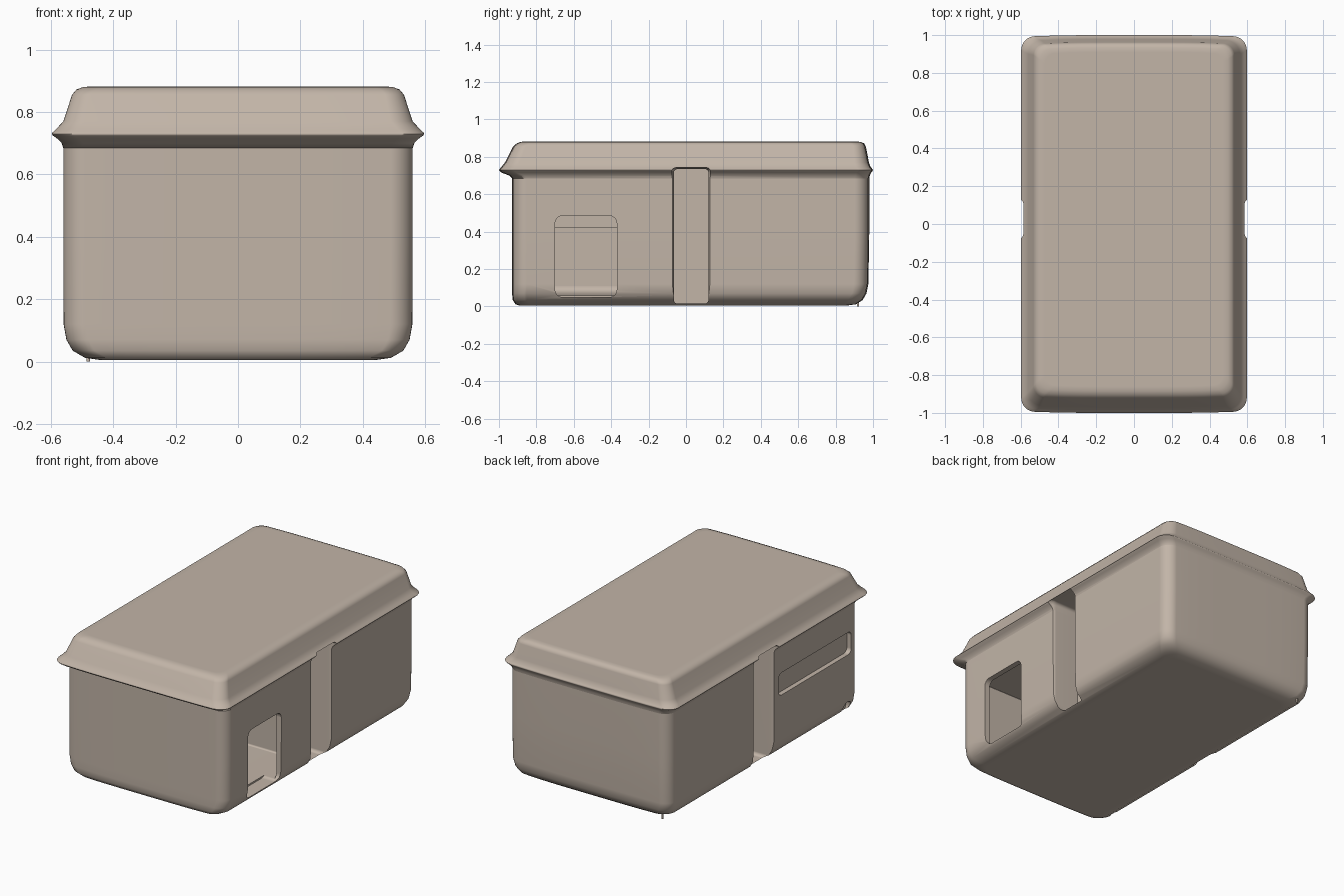
import bpy, bmesh, math

if "Cube" in bpy.data.objects:
    bpy.data.objects.remove(bpy.data.objects["Cube"])

def rounded_rect(u0, u1, v0, v1, r, n=8, mid=1):
    """Counter-clockwise outline; mid adds points on the two u-direction edges."""
    pts = []
    corners = [(u1 - r, v0 + r, -90), (u1 - r, v1 - r, 0), (u0 + r, v1 - r, 90), (u0 + r, v0 + r, 180)]
    for i, (cu, cv, a0) in enumerate(corners):
        for k in range(n + 1):
            a = math.radians(a0 + 90 * k / n)
            pts.append((cu + r * math.cos(a), cv + r * math.sin(a)))
        if i in (1, 3):
            s = 1 if i == 3 else -1
            w = u1 - u0 - 2 * r
            v = v0 if i == 3 else v1
            for k in range(1, mid):
                pts.append(((u0 + u1) / 2 + s * w * (k / mid - 0.5), v))
    return pts

def loft(name, rings):
    bm = bmesh.new()
    loops = [[bm.verts.new(p) for p in ring] for ring in rings]
    n = len(loops[0])
    for a, b in zip(loops, loops[1:]):
        for i in range(n):
            j = (i + 1) % n
            bm.faces.new((a[i], a[j], b[j], b[i]))
    bm.faces.new(loops[0][::-1])
    bm.faces.new(loops[-1])
    bmesh.ops.recalc_face_normals(bm, faces=bm.faces)
    mesh = bpy.data.meshes.new(name)
    bm.to_mesh(mesh)
    bm.free()
    ob = bpy.data.objects.new(name, mesh)
    bpy.context.collection.objects.link(ob)
    return ob

def shell(name, sections):
    """Stack of rounded rectangles with slightly bowed ends."""
    rings = []
    for z, hx, yf, yb, r in sections:
        ring = []
        for x, y in rounded_rect(-hx, hx, yf, yb, r, 8, 10):
            t = (y - yf) / (yb - yf) * 2 - 1
            y -= 0.01 * (x / hx) ** 4 * t ** 3
            ring.append((x, y, z))
        rings.append(ring)
    return loft(name, rings)

def side_cutter(name, side, sections):
    """Loft along x of outlines (x, y0, y1, z0, z1, r)."""
    return loft(name, [[(side * x, y, z) for y, z in rounded_rect(y0, y1, z0, z1, r, 6)]
                       for x, y0, y1, z0, z1, r in sections])

def activate(ob):
    bpy.ops.object.select_all(action='DESELECT')
    ob.select_set(True)
    bpy.context.view_layer.objects.active = ob

def cut(ob, cutters):
    activate(ob)
    for c in cutters:
        m = ob.modifiers.new("cut", 'BOOLEAN')
        m.operation = 'DIFFERENCE'
        m.solver = 'EXACT'
        m.object = c
        bpy.ops.object.modifier_apply(modifier=m.name)

taupe = bpy.data.materials.new("taupe")
taupe.diffuse_color = (0.54, 0.46, 0.39, 1)
taupe.use_nodes = True
taupe.node_tree.nodes["Principled BSDF"].inputs["Base Color"].default_value = taupe.diffuse_color

# Box body with softened bottom
body = shell("body", [
    (0.005, 0.44, -0.89, 0.86, 0.07), (0.012, 0.49, -0.912, 0.91, 0.07),
    (0.035, 0.53, -0.927, 0.945, 0.07), (0.07, 0.55, -0.93, 0.965, 0.07),
    (0.12, 0.559, -0.93, 0.975, 0.07), (0.40, 0.56, -0.93, 0.98, 0.07),
    (0.685, 0.56, -0.93, 0.98, 0.07)])

# Lid with a pointed rim
lid = shell("lid", [
    (0.685, 0.56, -0.93, 0.98, 0.07), (0.70, 0.565, -0.945, 0.983, 0.07),
    (0.715, 0.58, -0.985, 0.99, 0.07), (0.725, 0.594, -0.998, 0.998, 0.07),
    (0.73, 0.597, -1.0, 1.0, 0.07), (0.735, 0.594, -0.997, 0.997, 0.07),
    (0.745, 0.583, -0.988, 0.988, 0.07), (0.77, 0.56, -0.968, 0.978, 0.07),
    (0.855, 0.532, -0.925, 0.962, 0.06), (0.872, 0.518, -0.905, 0.952, 0.06),
    (0.88, 0.497, -0.885, 0.935, 0.06), (0.882, 0.47, -0.86, 0.91, 0.05)])

# Deep upright grooves in both long sides
grooves = [side_cutter("groove_cutter", s, [
    (0.38, -0.065, 0.12, 0.015, 0.735, 0.02), (0.545, -0.065, 0.12, 0.015, 0.735, 0.02),
    (0.563, -0.075, 0.13, 0.008, 0.742, 0.02), (0.7, -0.075, 0.13, 0.008, 0.742, 0.02)])
    for s in (1, -1)]

# Hollow front compartment (upper part stops short of the slot) and its side opening
lower_hollow = side_cutter("lower_hollow_cutter", 1, [
    (-0.47, -0.88, -0.11, 0.11, 0.42, 0.01), (-0.43, -0.89, -0.10, 0.06, 0.42, 0.01),
    (0.525, -0.89, -0.10, 0.06, 0.42, 0.01)])
upper_hollow = side_cutter("upper_hollow_cutter", 1, [
    (-0.44, -0.89, -0.10, 0.41, 0.60, 0.004), (0.525, -0.89, -0.10, 0.41, 0.60, 0.004)])
opening = side_cutter("opening_cutter", 1, [
    (0.45, -0.70, -0.37, 0.05, 0.485, 0.04), (0.7, -0.70, -0.37, 0.05, 0.485, 0.04)])

# Shallow slot and small notch on the left
slot = side_cutter("slot_cutter", -1, [
    (0.53, -0.84, -0.12, 0.39, 0.53, 0.03), (0.7, -0.84, -0.12, 0.39, 0.53, 0.03)])
notch = side_cutter("notch_cutter", -1, [
    (0.515, -0.85, -0.78, 0.02, 0.09, 0.03), (0.7, -0.85, -0.78, 0.02, 0.09, 0.03)])

cutters = grooves + [lower_hollow, upper_hollow, opening, slot, notch]
cut(body, cutters)
cut(lid, grooves)
for c in cutters:
    bpy.data.objects.remove(c, do_unlink=True)

# Tiny peg under the back edge
bpy.ops.mesh.primitive_cylinder_add(vertices=12, radius=0.006, depth=0.05,
                                    location=(-0.48, 0.92, 0.025))
peg = bpy.context.object
peg.name = "foot_peg"

for ob in (body, lid, peg):
    ob.data.materials.clear()
    ob.data.materials.append(taupe)
    activate(ob)
    bpy.ops.object.shade_smooth_by_angle(angle=math.radians(55))
    w = ob.modifiers.new("weighted_normals", 'WEIGHTED_NORMAL')
    w.keep_sharp = True
